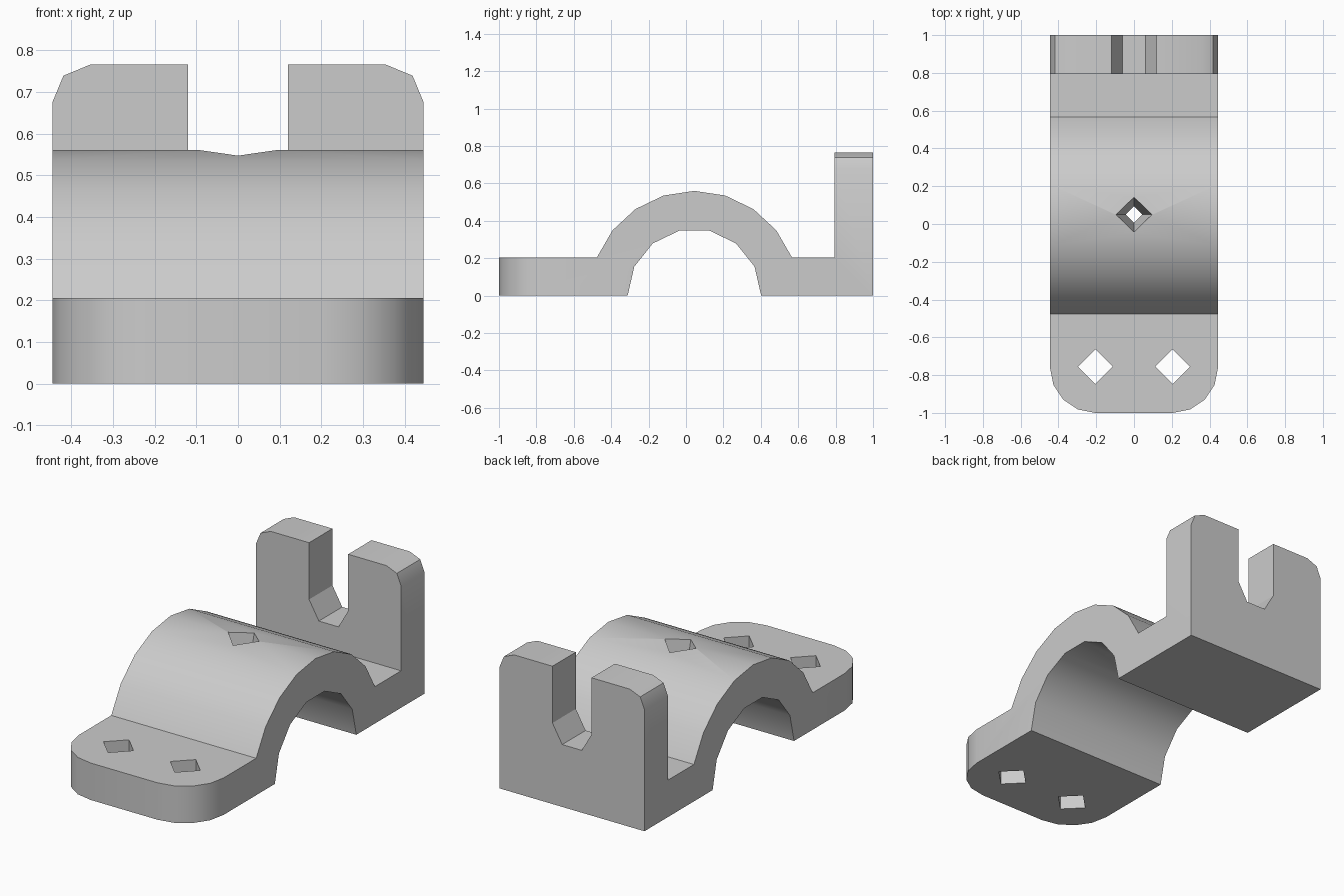
import bpy, bmesh, math

cube = bpy.data.objects.get("Cube")
if cube:
    bpy.data.objects.remove(cube, do_unlink=True)

HALF_W = 0.445      # half width of the clamp
ARCH_Y = 0.045      # centre line of the arch
BASE_T = 0.205      # flange thickness
TOP = 0.765         # height of the upright plate

grey = bpy.data.materials.new("light_grey")
grey.use_nodes = True
colour = (0.6, 0.6, 0.6, 1)
grey.diffuse_color = colour
grey.node_tree.nodes["Principled BSDF"].inputs["Base Color"].default_value = colour


def arc(cx, cy, r, start, end, steps):
    """Points on an arc, angles in degrees."""
    angles = [math.radians(start + (end - start) * i / steps) for i in range(steps + 1)]
    return [(cx + r * math.cos(a), cy + r * math.sin(a)) for a in angles]


def prism(points, place, offset):
    """Extrude a closed outline by an offset vector."""
    bm = bmesh.new()
    face = bm.faces.new([bm.verts.new(place(*p)) for p in points])
    ext = bmesh.ops.extrude_face_region(bm, geom=[face])
    moved = [v for v in ext["geom"] if isinstance(v, bmesh.types.BMVert)]
    bmesh.ops.translate(bm, verts=moved, vec=offset)
    bmesh.ops.recalc_face_normals(bm, faces=bm.faces[:])
    return bm


def make_object(name, bm):
    mesh = bpy.data.meshes.new(name)
    bm.to_mesh(mesh)
    bm.free()
    mesh.materials.append(grey)
    obj = bpy.data.objects.new(name, mesh)
    bpy.context.collection.objects.link(obj)
    return obj


def round_edges(bm, test, radius, segments):
    edges = [e for e in bm.edges if all(test(v.co) for v in e.verts)]
    bmesh.ops.bevel(bm, geom=edges, offset=radius, segments=segments,
                    profile=0.5, affect='EDGES')


def near(a, b):
    return abs(a - b) < 1e-4


# Side profile: flange, arch, rear foot and upright plate
rise = math.degrees(math.asin(BASE_T / 0.56))
profile = [(-1, 0), (-1, BASE_T)]
profile += arc(ARCH_Y, 0, 0.56, 180 - rise, rise, 8)
profile += [(0.795, BASE_T), (0.795, TOP), (1, TOP), (1, 0)]
profile += arc(ARCH_Y, 0, 0.357, 0, 180, 7)
bm = prism(profile, lambda y, z: (-HALF_W, y, z), (2 * HALF_W, 0, 0))

# Rounded flange corners and plate shoulders
for side in (-HALF_W, HALF_W):
    round_edges(bm, lambda c: near(c.x, side) and near(c.y, -1), 0.24, 4)
    round_edges(bm, lambda c: near(c.x, side) and near(c.z, TOP), 0.09, 2)
body = make_object("pipe_clamp", bm)

# Slot cutter with a faceted round bottom
slot = [(0.12, 1), (-0.12, 1)] + arc(0, 0.45, 0.12, 180, 360, 3)
cutters = [make_object("slot_cutter", prism(slot, lambda x, z: (x, 0.7, z), (0, 0.4, 0)))]


def hole_cutter(name, x, y, low, high, r_low, r_high):
    """Four-sided drill, tapered if the radii differ."""
    bpy.ops.mesh.primitive_cone_add(vertices=4, radius1=r_low, radius2=r_high,
                                    depth=high - low, location=(x, y, (low + high) / 2))
    obj = bpy.context.object
    obj.name = name
    obj.data.materials.append(grey)
    cutters.append(obj)


# Two screw holes in the flange, one tapered hole in the arch
for x in (-0.205, 0.205):
    hole_cutter("screw_hole_cutter", x, -0.755, -0.1, 0.3, 0.092, 0.092)
hole_cutter("arch_hole_cutter", 0, 0.05, 0.3, 0.6, 0.033, 0.105)

bpy.ops.object.select_all(action='DESELECT')
bpy.context.view_layer.objects.active = body
body.select_set(True)
for cutter in cutters:
    cutter.hide_render = True
    mod = body.modifiers.new(cutter.name, 'BOOLEAN')
    mod.operation = 'DIFFERENCE'
    mod.solver = 'EXACT'
    mod.object = cutter
    bpy.ops.object.modifier_apply(modifier=mod.name)
for cutter in cutters:
    bpy.data.objects.remove(cutter, do_unlink=True)

bpy.ops.object.shade_smooth_by_angle(angle=math.radians(30))
